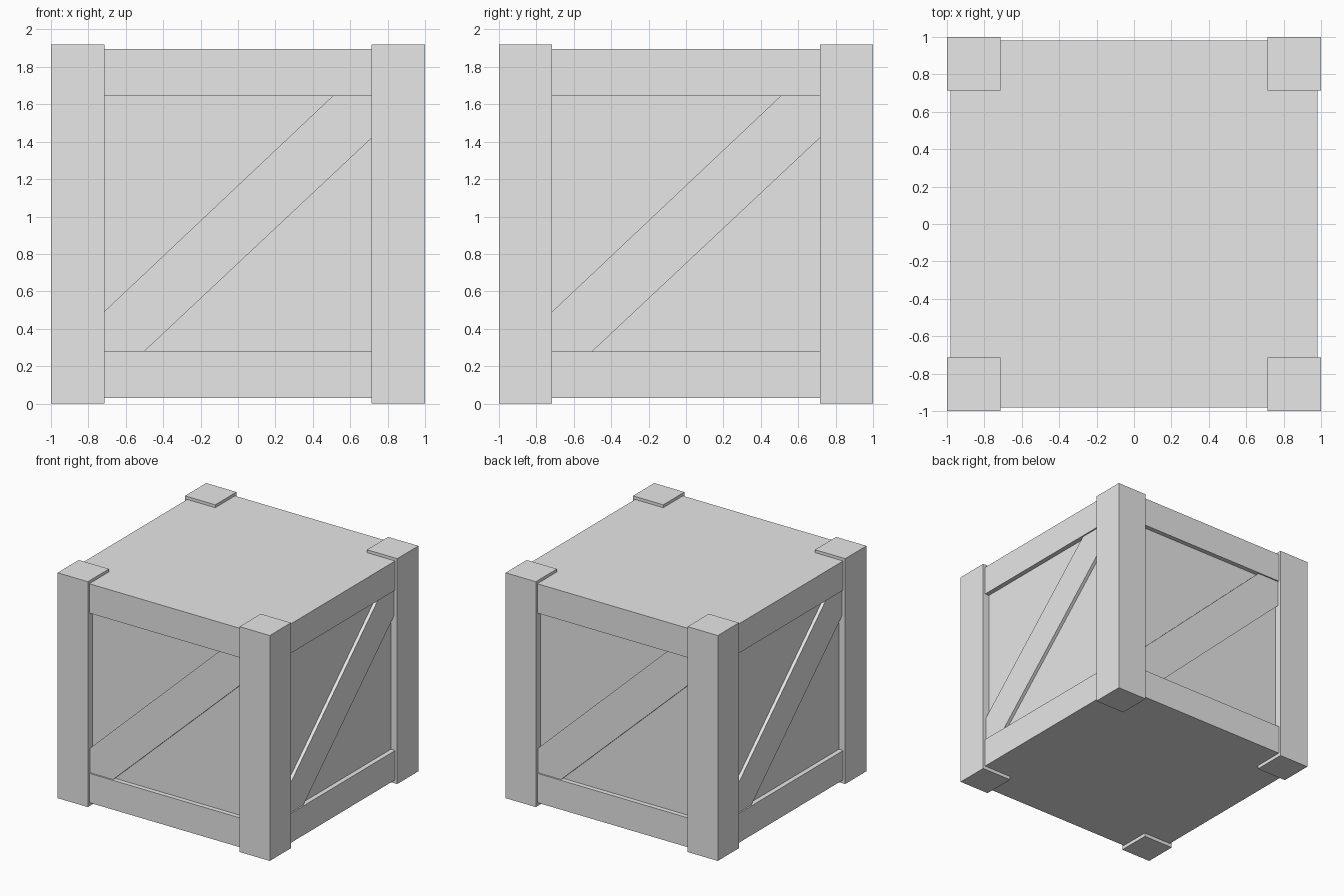
import bpy
import bmesh
from math import pi
from mathutils import Matrix, Vector

default = bpy.data.objects.get("Cube")
if default:
    bpy.data.objects.remove(default, do_unlink=True)

# One plain grey for the whole crate
GREY = (0.8, 0.8, 0.8, 1)
grey = bpy.data.materials.new("plain_grey")
grey.use_nodes = True
grey.diffuse_color = GREY
grey.node_tree.nodes["Principled BSDF"].inputs["Base Color"].default_value = GREY

HEIGHT = 1.92        # corner posts
POST_IN = 0.715      # inner side of the posts
BASE, TOP = 0.03, 1.895
OPEN_LOW, OPEN_HIGH = 0.28, 1.645
RAIL, BRACE, PANEL = 0.98, 0.968, 0.94   # distance of each layer from the centre


def add_object(name, bm):
    bmesh.ops.recalc_face_normals(bm, faces=bm.faces)
    mesh = bpy.data.meshes.new(name)
    bm.to_mesh(mesh)
    bm.free()
    mesh.materials.append(grey)
    obj = bpy.data.objects.new(name, mesh)
    bpy.context.collection.objects.link(obj)
    return obj


def add_box(name, low, high):
    low, high = Vector(low), Vector(high)
    bm = bmesh.new()
    bmesh.ops.create_cube(bm, size=1)
    bmesh.ops.scale(bm, vec=high - low, verts=bm.verts)
    bmesh.ops.translate(bm, vec=(low + high) / 2, verts=bm.verts)
    return add_object(name, bm)


# Body: recessed side panels between a lower and an upper slab of rails
for name, half, z0, z1 in (
    ("bottom_rails", RAIL, BASE, OPEN_LOW),
    ("side_panels", PANEL, OPEN_LOW, OPEN_HIGH),
    ("top_rails", RAIL, OPEN_HIGH, TOP),
):
    add_box(name, (-half, -half, z0), (half, half, z1))

# Corner posts
for depth, y in (("front", -1), ("back", 1)):
    for side, x in (("right", -1), ("left", 1)):
        xs = sorted((x * POST_IN, x))
        ys = sorted((y * POST_IN, y))
        add_box(f"{depth}_{side}_post", (xs[0], ys[0], 0), (xs[1], ys[1], HEIGHT))

# Diagonal brace, trimmed to the opening and turned onto each side
outline = [
    (-POST_IN, OPEN_LOW), (-0.5, OPEN_LOW), (POST_IN, 1.42),
    (POST_IN, OPEN_HIGH), (0.507, OPEN_HIGH), (-POST_IN, 0.492),
]
for turn, side in enumerate(("front", "left", "back", "right")):
    bm = bmesh.new()
    face = bm.faces.new([bm.verts.new((x, -BRACE, z)) for x, z in outline])
    extruded = bmesh.ops.extrude_face_region(bm, geom=[face], use_keep_orig=True)
    inner = [v for v in extruded["geom"] if isinstance(v, bmesh.types.BMVert)]
    bmesh.ops.translate(bm, vec=(0, BRACE - PANEL + 0.01, 0), verts=inner)
    bmesh.ops.rotate(bm, cent=(0, 0, 0), verts=bm.verts,
                     matrix=Matrix.Rotation(turn * pi / 2, 3, "Z"))
    add_object(f"{side}_brace", bm)
